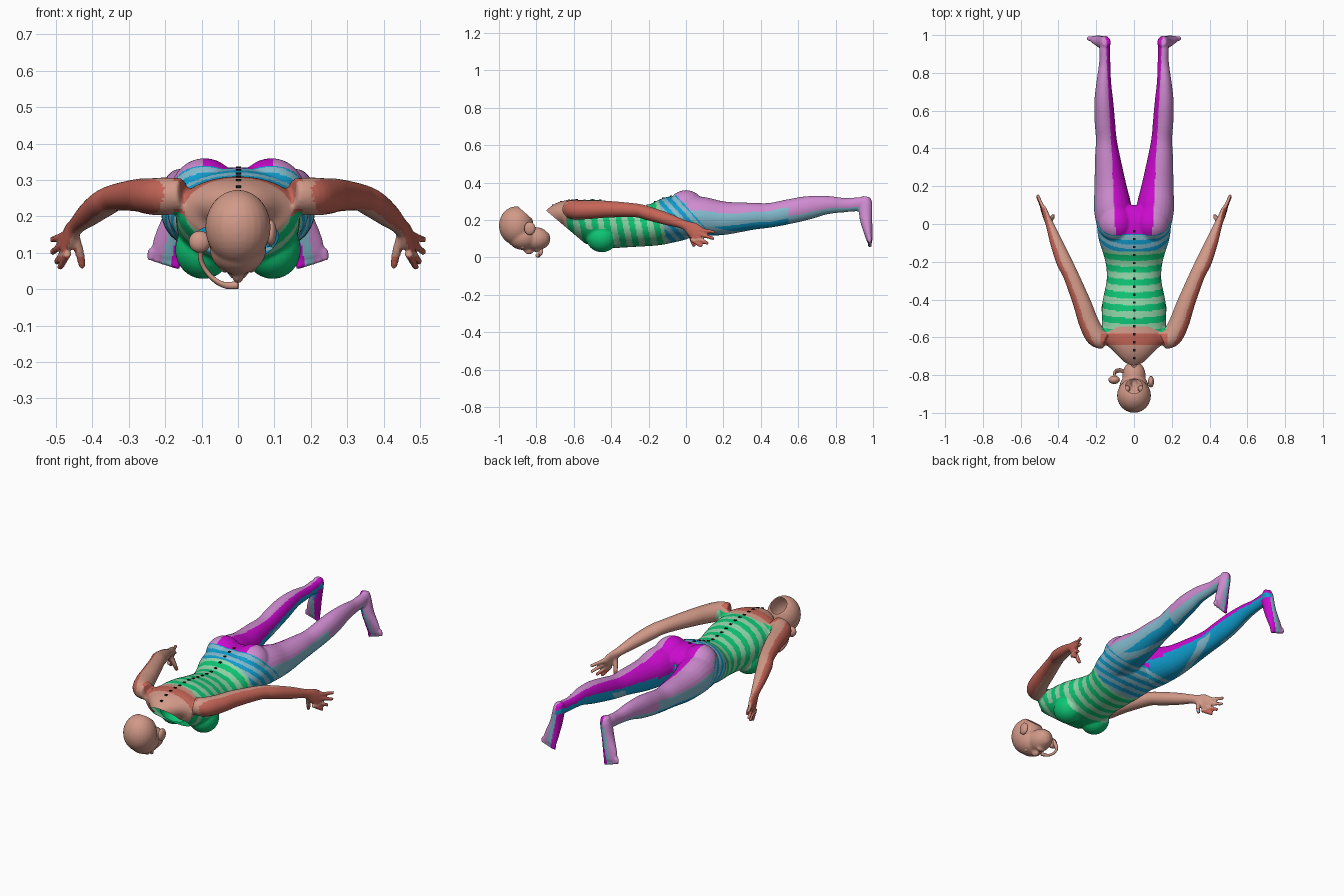
import bpy, bmesh, math
from mathutils import Vector, Matrix
from mathutils.bvhtree import BVHTree

if "Cube" in bpy.data.objects:
    bpy.data.objects.remove(bpy.data.objects["Cube"])

COLOURS = {
    "light_salmon": (.64, .32, .245), "dark_salmon": (.56, .13, .095),
    "light_green": (.28, .68, .40), "dark_green": (.004, .57, .18),
    "light_blue": (.23, .50, .62), "blue": (.005, .34, .62),
    "violet": (.62, .26, .63), "magenta": (.60, .003, .62),
    "black": (.005, .005, .005)}
NAMES = list(COLOURS)
MATS = []
for name, rgb in COLOURS.items():
    m = bpy.data.materials.new(name)
    m.use_nodes = True
    m.diffuse_color = (*rgb, 1)
    m.node_tree.nodes["Principled BSDF"].inputs["Base Color"].default_value = (*rgb, 1)
    MATS.append(m)


def loft(bm, stations, n=24, steps=5):
    """Closed tube through (x, y, z, half width, half depth) stations."""
    pts = [Vector(s) for s in stations]
    rows = []
    for i in range(len(pts) - 1):
        p0, p1, p2 = pts[max(i - 1, 0)], pts[i], pts[i + 1]
        p3 = pts[min(i + 2, len(pts) - 1)]
        for k in range(steps):
            t = k / steps
            rows.append(.5 * (2 * p1 + (p2 - p0) * t + (2 * p0 - 5 * p1 + 4 * p2 - p3) * t * t
                              + (3 * p1 - p0 - 3 * p2 + p3) * t ** 3))
    rows.append(pts[-1])
    rings = []
    for i, r in enumerate(rows):
        c = Vector(r[:3])
        t = (Vector(rows[min(i + 1, len(rows) - 1)][:3]) - Vector(rows[max(i - 1, 0)][:3])).normalized()
        u = (Vector((1, 0, 0)) - t * t.x).normalized()
        v = t.cross(u)
        rings.append([bm.verts.new(c + u * r[3] * math.cos(a) + v * r[4] * math.sin(a))
                      for a in (2 * math.pi * k / n for k in range(n))])
    for a, b in zip(rings, rings[1:]):
        for k in range(n):
            bm.faces.new((a[k], a[(k + 1) % n], b[(k + 1) % n], b[k]))
    bm.faces.new(rings[0][::-1])
    bm.faces.new(rings[-1])


def ball(bm, centre, radii):
    mat = Matrix.Translation(centre) @ Matrix.Diagonal((*radii, 1))
    bmesh.ops.create_uvsphere(bm, u_segments=24, v_segments=16, radius=1, matrix=mat)


def make(name, bm):
    bmesh.ops.recalc_face_normals(bm, faces=bm.faces)
    me = bpy.data.meshes.new(name)
    bm.to_mesh(me)
    bm.free()
    for m in MATS:
        me.materials.append(m)
    ob = bpy.data.objects.new(name, me)
    bpy.context.collection.objects.link(ob)
    return ob


def fuse(ob, voxel, rounds, cut_co, cut_no):
    """Blend overlapping parts into one skin and cut it open along a plane."""
    r = ob.modifiers.new("blend", 'REMESH')
    r.mode, r.voxel_size = 'VOXEL', voxel
    s = ob.modifiers.new("relax", 'SMOOTH')
    s.factor, s.iterations = .5, rounds
    me = bpy.data.meshes.new_from_object(ob.evaluated_get(bpy.context.evaluated_depsgraph_get()))
    ob.modifiers.clear()
    bm = bmesh.new()
    bm.from_mesh(me)
    bmesh.ops.bisect_plane(bm, geom=bm.verts[:] + bm.edges[:] + bm.faces[:],
                           plane_co=cut_co, plane_no=cut_no, clear_outer=True)
    bm.to_mesh(ob.data)
    bm.free()
    bpy.data.meshes.remove(me)
    ob.data.polygons.foreach_set("use_smooth", [True] * len(ob.data.polygons))
    ob.data.update()


# Torso: (y, half width, lowest z, highest z)
bm = bmesh.new()
TORSO = [(-.79, .055, .12, .225), (-.72, .06, .13, .258), (-.67, .11, .15, .295),
         (-.62, .165, .13, .312), (-.55, .17, .085, .312), (-.47, .17, .06, .308),
         (-.4, .165, .05, .295), (-.3, .145, .055, .28), (-.22, .148, .06, .276),
         (-.15, .165, .065, .295), (-.08, .187, .08, .325), (0, .195, .1, .335),
         (.06, .17, .12, .31), (.09, .1, .15, .27)]
loft(bm, [(0, y, (lo + hi) / 2, w, (hi - lo) / 2) for y, w, lo, hi in TORSO], n=40)

for s in (-1, 1):
    side = lambda rows: [(s * r[0], *r[1:]) for r in rows]
    ball(bm, (s * .095, -.45, .108), (.078, .085, .08))      # chest
    ball(bm, (s * .092, 0, .26), (.095, .1, .1))             # buttock
    # Leg
    loft(bm, side([(.1, -.03, .22, .09, .105), (.112, .08, .22, .1, .105), (.125, .2, .21, .085, .09),
                   (.14, .35, .22, .067, .073), (.147, .45, .226, .055, .066),
                   (.155, .55, .245, .054, .066), (.16, .65, .265, .05, .063),
                   (.16, .75, .28, .039, .05), (.155, .85, .28, .03, .038),
                   (.155, .92, .285, .029, .037), (.155, .965, .29, .025, .033)]))
    # Foot and toes
    loft(bm, side([(.15, .965, .325, .022, .022), (.153, .96, .29, .03, .036), (.168, .962, .21, .034, .034),
                   (.19, .975, .13, .043, .023), (.198, .982, .09, .042, .016)]))
    for k in range(5):
        x = .165 + k * .018
        loft(bm, side([(x, .98, .11, .011, .013), (x + .004, .984, .056 + .006 * k, .01, .011)]), n=10)
    # Arm and palm
    loft(bm, side([(.15, -.62, .26, .045, .045), (.2, -.595, .255, .055, .052), (.24, -.52, .255, .053, .05),
                   (.275, -.42, .258, .048, .045), (.335, -.27, .252, .041, .037),
                   (.37, -.2, .235, .042, .037), (.41, -.1, .205, .034, .033),
                   (.443, -.01, .175, .023, .025), (.462, .035, .15, .017, .04),
                   (.475, .07, .125, .014, .04)]))
    # Fingers and thumb
    for k, tip in enumerate([(.512, .155, .135), (.512, .15, .1), (.5, .12, .073), (.49, .085, .058)]):
        loft(bm, side([(.468, .055 - .01 * k, .152 - .018 * k, .012, .012), (*tip, .0095, .0095)]), n=10)
    loft(bm, side([(.45, .015, .15, .014, .016), (.435, .03, .1, .013, .013), (.428, .045, .058, .01, .01)]), n=10)

body = make("body", bm)
fuse(body, .0062, 5, (0, -.735, .24), (0, -.11, -.13))


def arm_colour(n_out, c):
    return "dark_salmon" if (n_out > .35 and c.z > .1 and n_out > c.z - .2) or c.z < .09 else "light_salmon"


def leg_colour(ax, n_out, c, n):
    if c.y > .93 and c.z < .27:
        d = ax - (.152 + .2 * (.3 - c.z))
        return "violet" if d > .012 else "magenta" if d < -.014 else "light_blue"
    if ax < .03 and c.y < .1 and c.z < .2:
        return "magenta"
    if n.z > -.1 and ax < .1 + .05 * c.y:
        return "magenta" if n.z > .1 or c.y < .2 else "blue"
    if n.z > .3 or (c.y > .55 and n_out > 0 and n.z > -.3):
        return "violet"
    if n_out > 0 and n.z > -.45:
        return "light_blue"
    band = ax + .25 * c.y
    return "light_blue" if .2 < band < .235 or (c.y > .55 and n_out > .1) else "blue"


def body_colour(c, n):
    ax = abs(c.x)
    n_out = n.x * (1 if c.x > 0 else -1)
    if ax > (.178 if c.y < -.5 else .178 + .45 * (c.y + .5)):
        return arm_colour(n_out, c)
    if c.y < -.54 - .1 * min(max((.3 - c.z) / .1, 0), 1):
        return "dark_salmon" if -.64 < c.y < -.58 and c.z > .2 else "light_salmon"
    s = c.y - .2 * (.3 - c.z)
    if s < -.145:
        if c.z < .15 and -.53 < c.y < -.4:
            return "dark_green"
        return "dark_green" if (s / .066) % 1 < .5 else "light_green"
    s = c.y - .9 * (.33 - c.z)
    if s < -.05:
        return "blue" if (s / .06) % 1 < .5 else "light_blue"
    return leg_colour(ax, n_out, c, n)


for p in body.data.polygons:
    p.material_index = NAMES.index(body_colour(p.center, p.normal))

# Spine marks laid on the back
tree = BVHTree.FromPolygons([v.co for v in body.data.vertices],
                            [p.vertices[:] for p in body.data.polygons])
bm = bmesh.new()
for k in range(17):
    hit = tree.ray_cast(Vector((0.001, -.71 + k * .042, 1)), Vector((0, 0, -1)))[0]
    if hit:
        bmesh.ops.create_cube(bm, size=1, matrix=Matrix.Translation(hit) @ Matrix.Diagonal((.014, .012, .006, 1)))
marks = make("spine_marks", bm)
for p in marks.data.polygons:
    p.material_index = NAMES.index("black")

# Head: skull, face, nose, lips and chin, open at the nape
bm = bmesh.new()
ball(bm, (0, -.908, .17), (.09, .092, .103))
ball(bm, (0, -.87, .11), (.078, .085, .07))
ball(bm, (0, -.805, .1), (.062, .08, .062))
ball(bm, (0, -.765, .085), (.035, .035, .035))
ball(bm, (0, -.84, .038), (.017, .026, .022))
ball(bm, (0, -.797, .04), (.026, .014, .014))
head = make("head", bm)
fuse(head, .0062, 4, (0, -.895, .27), (0, .15, .17))

# Eyes
bm = bmesh.new()
for s in (-1, 1):
    ball(bm, (s * .036, -.872, .062), (.016, .016, .016))
make("eyes", bm)

# Ears and the loose strip of skin beside the jaw
bm = bmesh.new()
ball(bm, (.09, -.835, .155), (.016, .03, .035))
ball(bm, (-.105, -.825, .13), (.03, .022, .03))
loft(bm, [(-.1, -.81, .14, .008, .012), (-.102, -.785, .08, .007, .012),
          (-.075, -.775, .035, .007, .012), (-.04, -.785, .012, .007, .01),
          (.0, -.795, .011, .01, .011)], n=10)
make("ears", bm)
for name in ("eyes", "ears"):
    for p in bpy.data.objects[name].data.polygons:
        p.use_smooth = True
